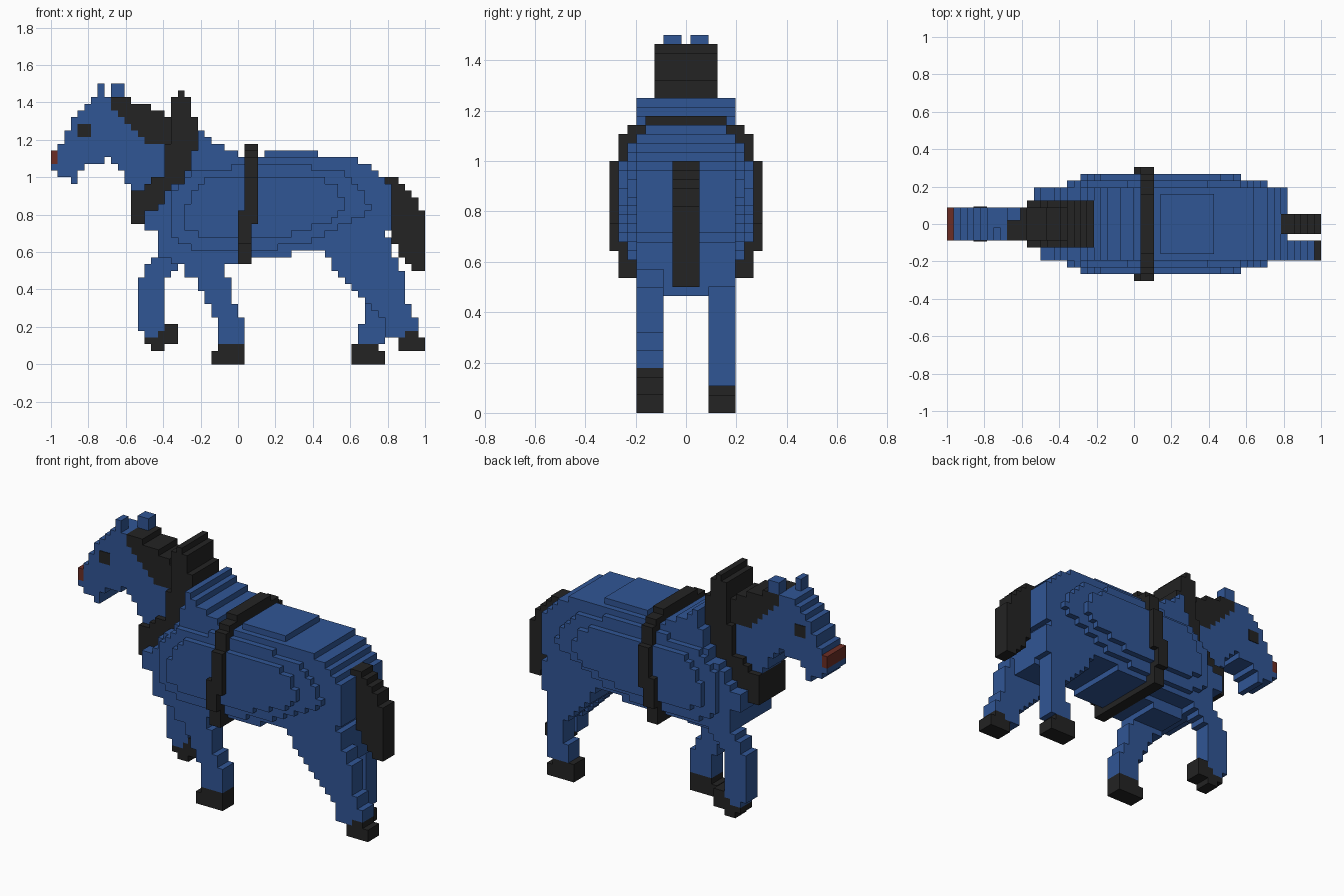
import bpy

default = bpy.data.objects.get("Cube")
if default:
    bpy.data.objects.remove(default, do_unlink=True)

U = 1 / 28       # one block; the model is 56 blocks long


def material(name, rgb):
    m = bpy.data.materials.new(name)
    m.use_nodes = True
    colour = (*rgb, 1)
    m.diffuse_color = colour
    m.node_tree.nodes["Principled BSDF"].inputs["Base Color"].default_value = colour
    return m


BLUE = material("coat_blue", (0.03, 0.092, 0.30))
BLACK = material("hair_black", (0.017, 0.017, 0.017))
RED = material("mouth_red", (0.15, 0.027, 0.018))


def stepped(name, mat, z, rows, lo, hi, across=False):
    """Extrude a stepped outline. rows, bottom up: (height, start, end) in blocks.
    The outline lies along x and is extruded in y from lo to hi;
    with across=True it lies along y and is extruded in x."""
    left, right = [], []
    for height, a, b in rows:
        for side, value in ((left, a), (right, b)):
            if side and side[-1][0] == value:
                side[-1] = (value, z + height)
            else:
                side += [(value, z), (value, z + height)]
        z += height
    outline = right + left[::-1]
    n = len(outline)

    def place(p, d):
        if across:
            return ((d - 28) * U, p[0] * U, p[1] * U)
        return ((p[0] - 28) * U, d * U, p[1] * U)

    verts = [place(p, lo) for p in outline] + [place(p, hi) for p in outline]
    faces = [tuple(range(n)), tuple(range(2 * n - 1, n - 1, -1))]
    faces += [(i, i + n, (i + 1) % n + n, (i + 1) % n) for i in range(n)]
    if across:
        faces = [f[::-1] for f in faces]
    mesh = bpy.data.meshes.new(name)
    mesh.from_pydata(verts, [], faces)
    mesh.materials.append(mat)
    mesh.update()
    obj = bpy.data.objects.new(name, mesh)
    bpy.context.collection.objects.link(obj)
    return obj


def centred(name, mat, z, rows, half):
    return stepped(name, mat, z, rows, -half, half)


# Barrel: a core slab with two thinner bulges on each flank
centred("body_core", BLUE, 16, [
    (1, 16, 36), (1, 16, 40), (2, 16, 50), (3, 14, 51), (1, 16, 51),
    (2, 17, 51), (1, 18, 51), (1, 20, 50), (1, 20, 49), (1, 21, 48),
    (1, 21, 46), (1, 21, 28), (1, 22, 26), (1, 22, 24), (1, 22, 23)], 5.5)
centred("flank_bulge", BLUE, 17, [
    (1, 21, 34), (1, 19, 39), (1, 18, 41), (1, 18, 43), (1, 18, 45),
    (1, 18, 47), (1, 18, 48), (2, 18, 47), (1, 19, 46), (1, 20, 45),
    (1, 21, 44), (1, 27, 39)], 6.5)
centred("flank_bulge_outer", BLUE, 19, [
    (1, 22, 36), (1, 20, 39), (1, 20, 42), (1, 20, 43), (1, 20, 44),
    (1, 21, 44), (1, 21, 43), (1, 22, 43), (1, 23, 41)], 7.5)
centred("back_pad", BLUE, 31, [(1, 32, 40)], 4.5)
centred("chest", BLUE, 14, [(1, 20, 26), (1, 18, 28), (1, 16, 30)], 2.5)
centred("hips", BLUE, 13, [(1, 43, 51), (2, 42, 51), (1, 41, 51), (1, 40, 51)], 2.5)
centred("haunch", BLUE, 16, [(1, 41, 51), (2, 40, 51)], 5.5)

# Head and neck
centred("muzzle", BLUE, 27, [(1, 3, 4), (1, 1, 4), (1, 0, 5), (1, 1, 8)], 2.5)
centred("mouth", RED, 30, [(2, 0, 1)], 2.5)
centred("neck", BLUE, 26, [(1, 12, 14), (1, 11, 15), (1, 11, 17), (1, 10, 17),
                           (1, 9, 17)], 2.5)
centred("head", BLUE, 31, [
    (2, 1, 17), (1, 2, 14), (1, 2, 13), (1, 3, 12), (1, 3, 11),
    (1, 4, 10), (1, 5, 9), (1, 6, 9)], 2.5)
stepped("right_ear", BLUE, 40, [(2, 7, 8)], -2.5, -0.5)
stepped("left_ear", BLUE, 40, [(2, 9, 11)], 0.5, 2.5)
for side, y in (("right", -2.5), ("left", 2.5)):
    stepped(side + "_eye", BLACK, 34, [(2, 4, 6)], y - 0.1, y + 0.1)

# Mane, collar and tail
centred("mane", BLACK, 33, [
    (1, 14, 18), (1, 13, 18), (1, 12, 18), (1, 11, 18), (1, 10, 17),
    (1, 9, 15), (1, 9, 12)], 2.5)
centred("collar", BLACK, 21, [
    (2, 12, 14), (1, 12, 16), (2, 12, 17), (1, 14, 18), (1, 15, 20),
    (1, 17, 20), (3, 17, 21), (1, 17, 22), (4, 18, 22), (3, 18, 21),
    (1, 19, 20)], 3.5)
centred("tail", BLACK, 14, [
    (1, 54, 56), (1, 53, 56), (2, 52, 56), (5, 51, 56), (2, 51, 55),
    (1, 51, 54), (1, 51, 53), (1, 50, 52)], 1.5)

# Girth strap, wrapped round the barrel and set back one block at the top
stepped("strap_lower", BLACK, 15, [(3, -7.5, 7.5), (5, -8.5, 8.5)], 28, 30, True)
stepped("strap_upper", BLACK, 21, [
    (7, -8.5, 8.5), (3, -7.5, 7.5), (1, -6.5, 6.5), (1, -4.5, 4.5)], 29, 31, True)

# Legs: name, side, leg base and rows, hoof base and rows
legs = [
    ("front_right", -1,
     3, [(4, 25, 29), (2, 24, 28), (2, 23, 27), (2, 22, 27), (2, 20, 26),
         (1, 18, 28), (1, 16, 28)],
     0, [(2, 24, 29), (1, 25, 29)]),
    ("front_left", 1,
     4, [(1, 14, 16), (8, 13, 17), (1, 14, 18), (1, 14, 19), (1, 15, 20),
         (1, 16, 22)],
     2, [(1, 15, 17), (1, 14, 19), (1, 16, 19), (1, 17, 19)]),
    ("rear_right", -1,
     4, [(1, 50, 53), (2, 50, 55), (1, 49, 54), (1, 48, 54), (1, 47, 53),
         (1, 46, 53), (1, 45, 53), (1, 44, 53), (1, 43, 53), (2, 42, 52),
         (1, 41, 51), (1, 40, 51)],
     2, [(2, 52, 56), (1, 53, 55)]),
    ("rear_left", 1,
     3, [(3, 46, 50), (3, 47, 50), (1, 47, 50), (1, 46, 50), (1, 45, 50),
         (1, 44, 50), (1, 43, 50), (2, 42, 51), (1, 41, 51), (1, 40, 51)],
     0, [(2, 45, 50), (1, 45, 49)]),
]
for name, side, z, rows, hoof_z, hoof_rows in legs:
    lo, hi = sorted((side * 2.5, side * 5.5))
    stepped(name + "_leg", BLUE, z, rows, lo, hi)
    stepped(name + "_hoof", BLACK, hoof_z, hoof_rows, lo, hi)
